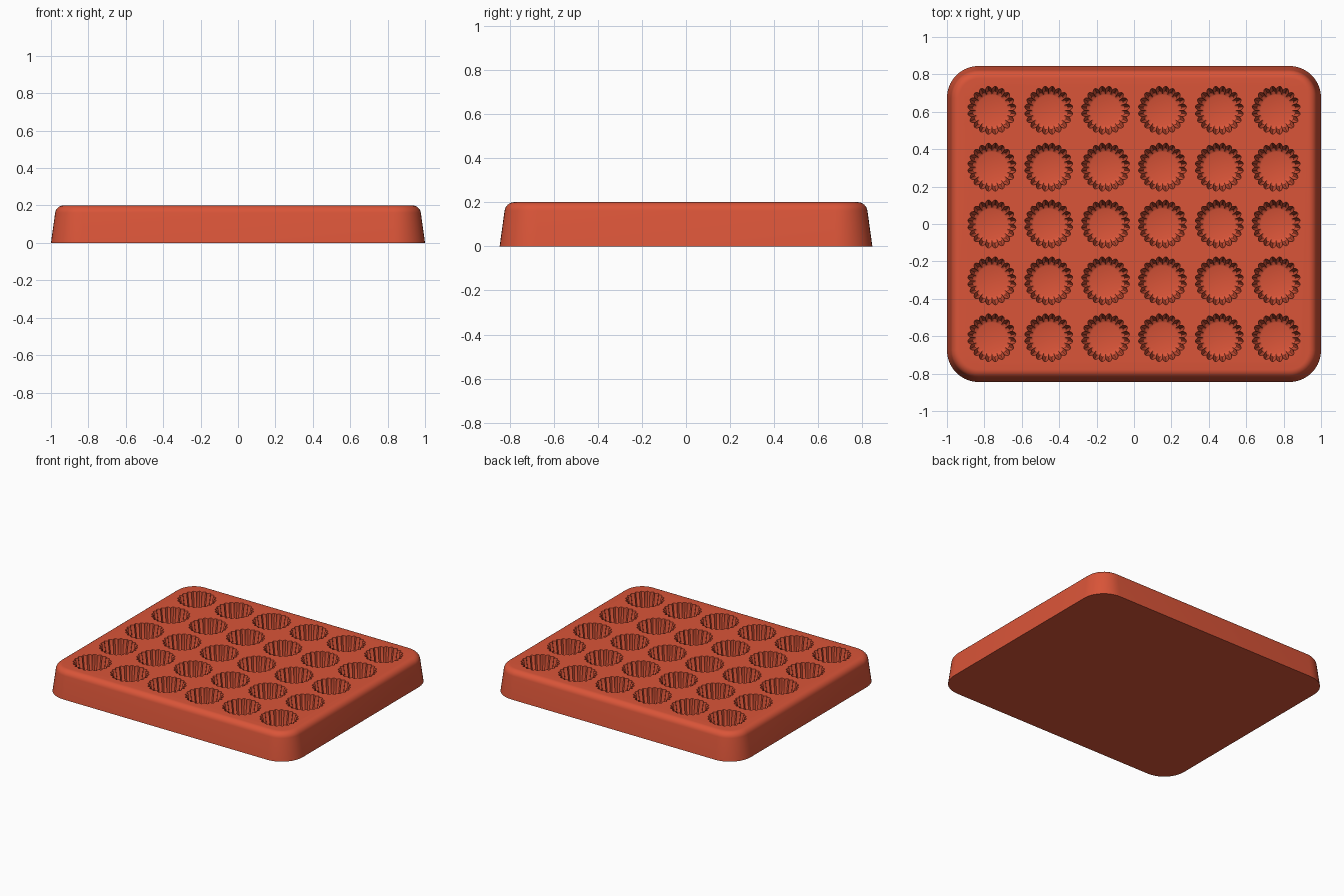
import bpy, bmesh, math

cube = bpy.data.objects.get("Cube")
if cube:
    bpy.data.objects.remove(cube, do_unlink=True)

red = bpy.data.materials.new("terracotta red")
red.use_nodes = True
colour = (0.70, 0.09, 0.04, 1)
red.diffuse_color = colour
red.node_tree.nodes["Principled BSDF"].inputs["Base Color"].default_value = colour

HALF_X, HALF_Y, HEIGHT, CORNER, FILLET = 1.0, 0.845, 0.2, 0.17, 0.045
COLUMNS, ROWS, PITCH = 6, 5, 0.304
FLUTES, FLUTE_STEPS = 20, 6


def loft(bm, rings):
    """Skin a stack of equal-length rings and cap both ends."""
    loops = [[bm.verts.new(p) for p in ring] for ring in rings]
    for low, high in zip(loops, loops[1:]):
        for i in range(len(low)):
            j = (i + 1) % len(low)
            bm.faces.new((low[i], low[j], high[j], high[i]))
    bm.faces.new(loops[0][::-1])
    bm.faces.new(loops[-1])


def rounded_rectangle(inset, z, steps=10):
    r = CORNER - inset
    points = []
    for quarter, (sx, sy) in enumerate([(1, 1), (-1, 1), (-1, -1), (1, -1)]):
        for k in range(steps + 1):
            a = (quarter + k / steps) * math.pi / 2
            points.append((sx * (HALF_X - CORNER) + r * math.cos(a),
                           sy * (HALF_Y - CORNER) + r * math.sin(a), z))
    return points


def fluted_ring(cx, cy, radius, depth, z):
    count = FLUTES * FLUTE_STEPS
    points = []
    for i in range(count):
        a = 2 * math.pi * i / count
        r = radius + depth * abs(math.sin(FLUTES * a / 2))
        points.append((cx + r * math.cos(a), cy + r * math.sin(a), z))
    return points


def make_object(name, bm):
    bmesh.ops.recalc_face_normals(bm, faces=bm.faces)
    mesh = bpy.data.meshes.new(name)
    bm.to_mesh(mesh)
    bm.free()
    mesh.materials.append(red)
    ob = bpy.data.objects.new(name, mesh)
    bpy.context.collection.objects.link(ob)
    return ob


# Tapered tray with a rounded top edge
bm = bmesh.new()
rings = [rounded_rectangle(0, 0)]
for k in range(9):
    a = math.radians(8 + 82 * k / 8)
    rings.append(rounded_rectangle(0.022 + FILLET * (1 - math.cos(a)),
                                   HEIGHT - FILLET * (1 - math.sin(a))))
loft(bm, rings)
tray = make_object("mould_tray", bm)

# Fluted cups, each narrowing to a plain round floor
cup_profile = [(0.08, 0, 0.045), (0.088, 0.001, 0.048), (0.092, 0.012, 0.056),
               (0.113, 0.017, HEIGHT), (0.116, 0.017, HEIGHT + 0.02)]
bm = bmesh.new()
for col in range(COLUMNS):
    for row in range(ROWS):
        cx = (col - (COLUMNS - 1) / 2) * PITCH
        cy = (row - (ROWS - 1) / 2) * PITCH
        loft(bm, [fluted_ring(cx, cy, *level) for level in cup_profile])
cutter = make_object("cup_cutter", bm)
cutter.hide_render = True

# Sink the cups into the tray
cut = tray.modifiers.new("cups", "BOOLEAN")
cut.operation = "DIFFERENCE"
cut.solver = "EXACT"
cut.object = cutter
bpy.ops.object.select_all(action="DESELECT")
tray.select_set(True)
bpy.context.view_layer.objects.active = tray
bpy.ops.object.modifier_apply(modifier=cut.name)
bpy.data.objects.remove(cutter, do_unlink=True)
bpy.ops.object.shade_smooth_by_angle(angle=math.radians(35))
